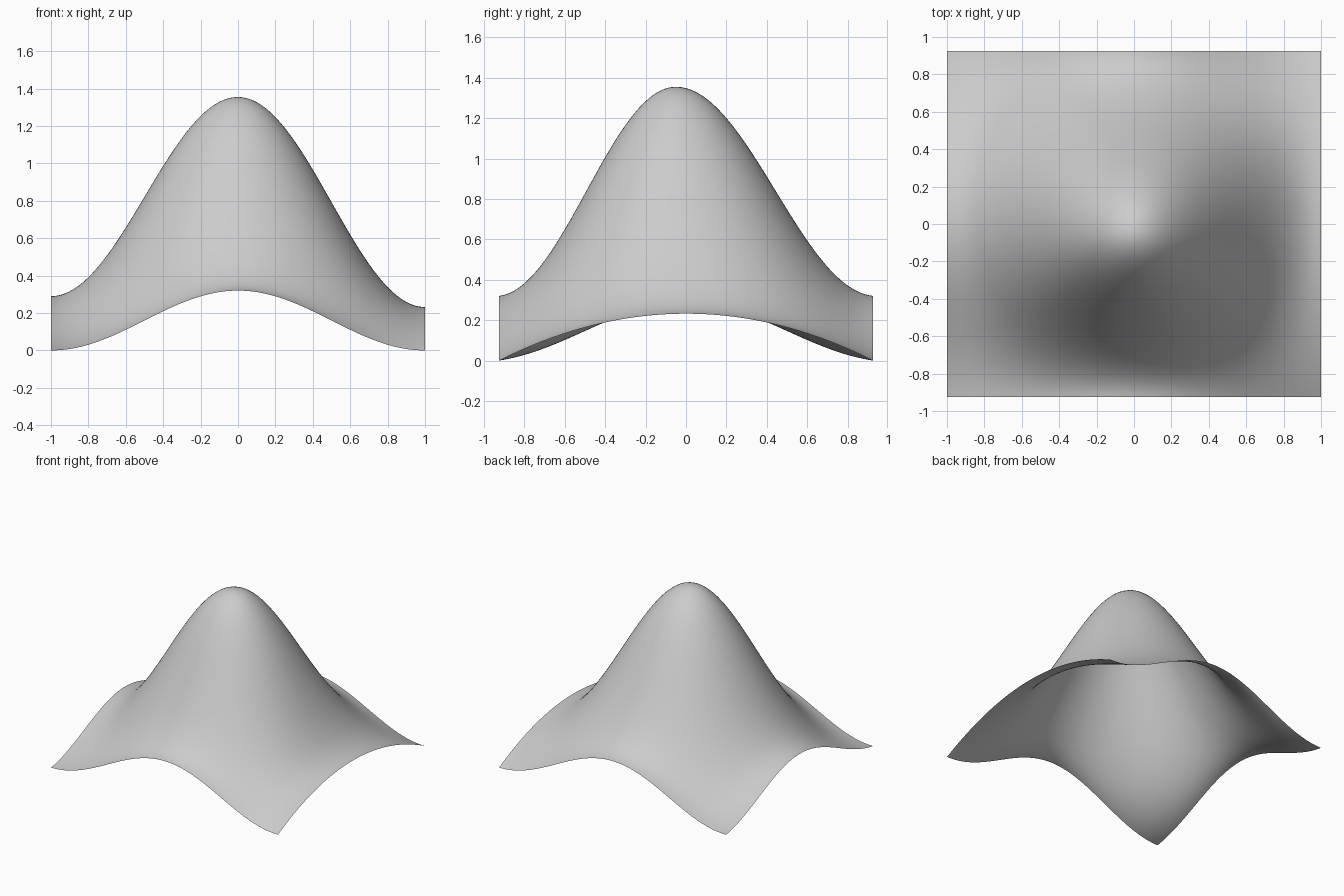
import bpy
import bmesh
from math import cos, pi

HALF_X, HALF_Y = 1.0, 0.925
PEAK_Y = -0.05

cube = bpy.data.objects.get("Cube")
if cube:
    bpy.data.objects.remove(cube, do_unlink=True)


def bell(t):
    """Cosine bump: 1 at the middle, flat 0 at t = +-1."""
    return (1 + cos(pi * t)) / 2


def hump(t, roundness):
    """Blend from a cosine bump to a parabola."""
    return bell(t) * (1 - roundness) + (1 - t * t) * roundness


def height(x, y):
    # Edge arches at the two sides
    if x < 0:
        edge = 0.29 * hump(y / HALF_Y, 0.25)
    else:
        edge = 0.232 * hump(y / HALF_Y, 1.0)
    # Tall middle ridge, its top slightly towards the front
    d = y - PEAK_Y
    reach = HALF_Y - PEAK_Y if d > 0 else HALF_Y + PEAK_Y
    ridge = 0.32 + 1.035 * hump(d / reach, 0.05)
    blend = bell(x / HALF_X)
    return edge * (1 - blend) + ridge * blend


# Flat light grey
grey = bpy.data.materials.new("light_grey")
grey.use_nodes = True
colour = (0.6, 0.6, 0.6, 1)
grey.diffuse_color = colour
grey.node_tree.nodes["Principled BSDF"].inputs["Base Color"].default_value = colour

# Open draped sheet
bm = bmesh.new()
bmesh.ops.create_grid(bm, x_segments=80, y_segments=80, size=1)
for v in bm.verts:
    v.co.x *= HALF_X
    v.co.y *= HALF_Y
    v.co.z = max(0, height(v.co.x, v.co.y))
for f in bm.faces:
    f.smooth = True
mesh = bpy.data.meshes.new("draped_sheet")
bm.to_mesh(mesh)
bm.free()
mesh.materials.append(grey)
sheet = bpy.data.objects.new("draped_sheet", mesh)
bpy.context.collection.objects.link(sheet)
